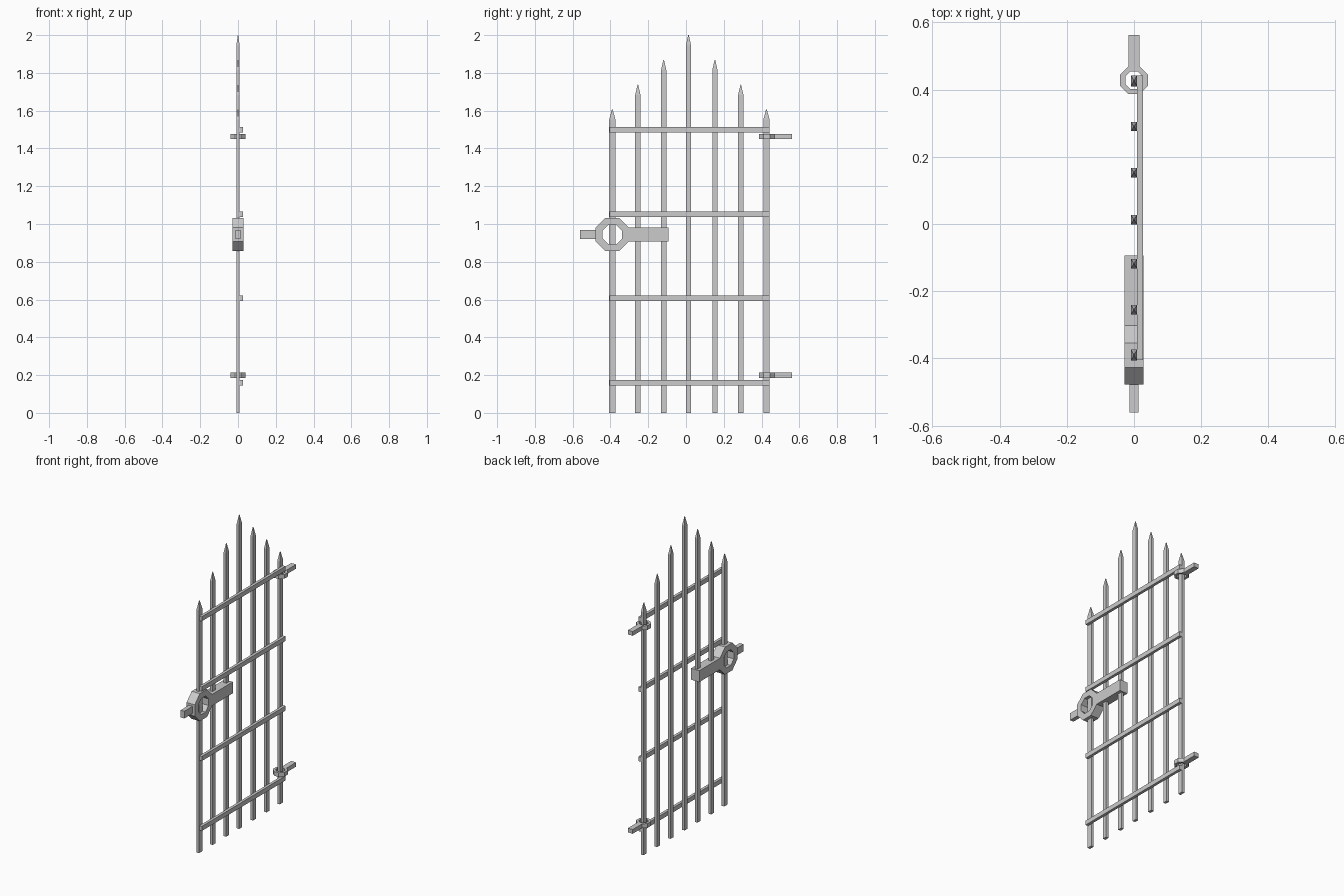
import bpy, bmesh, math
from mathutils import Vector

if "Cube" in bpy.data.objects:
    bpy.data.objects.remove(bpy.data.objects["Cube"])


def finish(name, bm):
    bmesh.ops.recalc_face_normals(bm, faces=bm.faces)
    mesh = bpy.data.meshes.new(name)
    bm.to_mesh(mesh)
    bm.free()
    ob = bpy.data.objects.new(name, mesh)
    bpy.context.collection.objects.link(ob)
    return ob


def box(name, lo, hi):
    bm = bmesh.new()
    for v in bmesh.ops.create_cube(bm, size=1)["verts"]:
        v.co = Vector([lo[i] if v.co[i] < 0 else hi[i] for i in range(3)])
    return finish(name, bm)


def spiked_bar(name, y, top, width):
    # rectangular bar lofted up to a narrow pyramid tip
    bm = bmesh.new()
    loops = []
    for z, s in ((0, 1), (top - 0.055, 1), (top, 0.12)):
        hx, hy = 0.009 * s, width / 2 * s
        loops.append([bm.verts.new((a * hx, y + b * hy, z))
                      for a, b in ((-1, -1), (1, -1), (1, 1), (-1, 1))])
    for low, high in zip(loops, loops[1:]):
        for i in range(4):
            j = (i + 1) % 4
            bm.faces.new((low[i], low[j], high[j], high[i]))
    bm.faces.new(loops[0])
    bm.faces.new(loops[-1])
    return finish(name, bm)


def ring_with_arm(name, centre, outer, inner, half, reach, side_axis, thick_axis):
    # octagonal ring whose +y side is extended into a flat arm
    bm = bmesh.new()
    u, v, w = Vector((0, 1, 0)), Vector(side_axis), Vector(thick_axis)
    c = Vector(centre)

    def pair(a, b):
        return [bm.verts.new(c + u * a + v * b + w * s * half) for s in (-1, 1)]

    def octagon(apothem):
        r = apothem / math.cos(math.pi / 8)
        return [pair(r * math.cos((i - 0.5) * math.pi / 4),
                     r * math.sin((i - 0.5) * math.pi / 4)) for i in range(8)]

    def wall(p, q):
        bm.faces.new((p[0], q[0], q[1], p[1]))

    o, n = octagon(outer), octagon(inner)
    for i in range(8):
        j = (i + 1) % 8
        for s in (0, 1):
            bm.faces.new((o[i][s], o[j][s], n[j][s], n[i][s]))
        wall(n[i], n[j])
        if i:
            wall(o[i], o[j])
    b = outer * math.tan(math.pi / 8)
    e0, e1 = pair(reach, -b), pair(reach, b)
    wall(o[0], e0)
    wall(e0, e1)
    wall(e1, o[1])
    for s in (0, 1):
        bm.faces.new((o[0][s], e0[s], e1[s], o[1][s]))
    return finish(name, bm)


# vertical spiked bars, tallest in the middle
bar_ys = (-0.39, -0.255, -0.118, 0.013, 0.153, 0.29, 0.426)
for i, y in enumerate(bar_ys):
    top = 2.0 - abs(i - 3) * 0.131
    spiked_bar(f"bar_{i + 1}", y, top, 0.033 if i in (0, 6) else 0.028)

# horizontal rails on one face of the bars
for i, z in enumerate((0.16, 0.607, 1.052, 1.5)):
    box(f"rail_{i + 1}", (0.009, -0.404, z - 0.0145), (0.027, 0.442, z + 0.0145))

# hinges around the end bar
for name, z in (("hinge_lower", 0.199), ("hinge_upper", 1.464)):
    ring_with_arm(name, (0, 0.428, z), 0.041, 0.026, 0.0135, 0.134,
                  (1, 0, 0), (0, 0, 1))

# latch ring with handle, and bolt
ring_with_arm("latch_handle", (0, -0.39, 0.944), 0.088, 0.051, 0.029, 0.297,
              (0, 0, 1), (1, 0, 0))
box("latch_bolt", (-0.013, -0.561, 0.921), (0.013, -0.476, 0.967))
